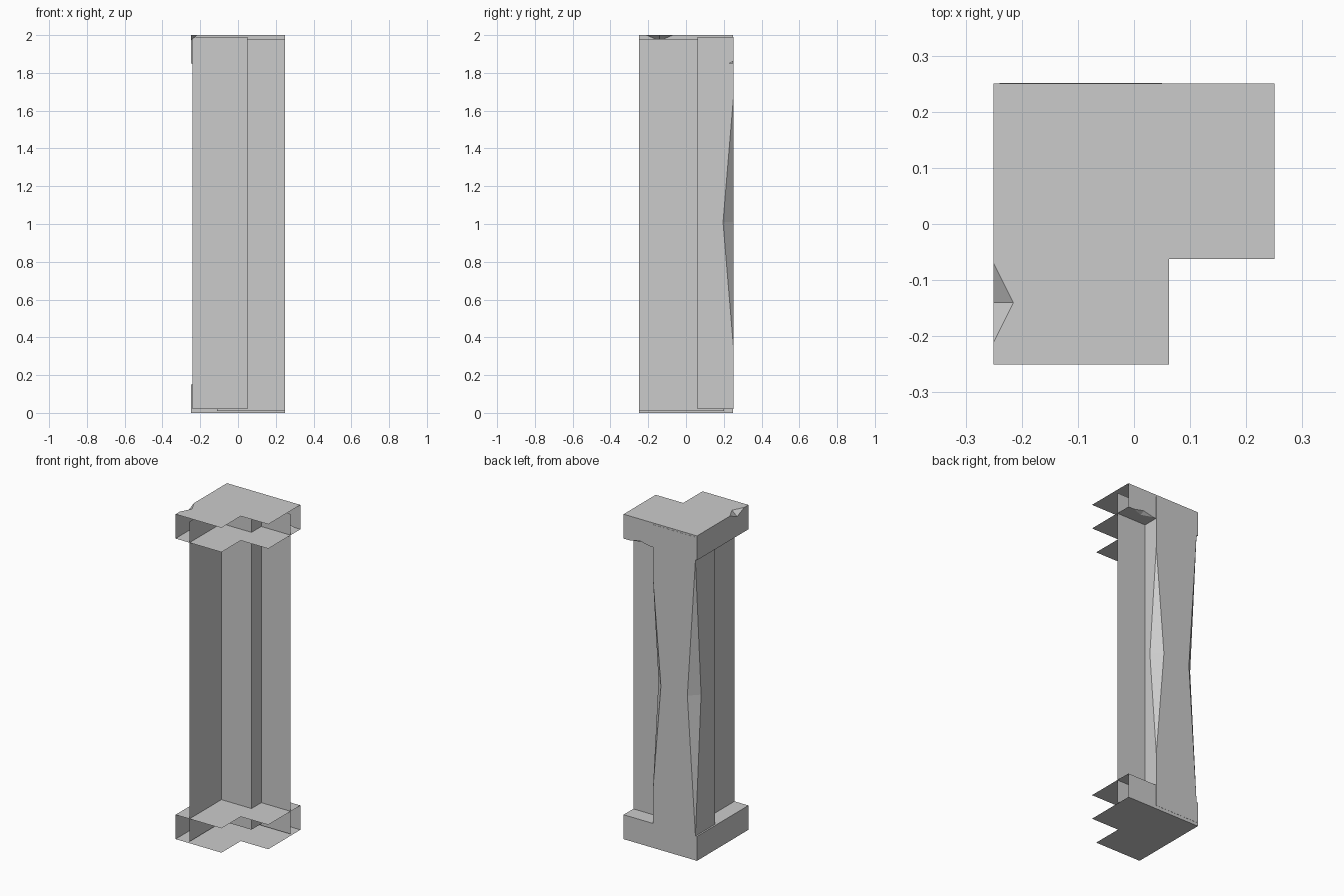
import bpy
import bmesh

default = bpy.data.objects.get("Cube")
if default:
    bpy.data.objects.remove(default)

stone = bpy.data.materials.new("grey stone")
stone.use_nodes = True
GREY = (0.6, 0.6, 0.6, 1)
stone.diffuse_color = GREY
stone.node_tree.nodes["Principled BSDF"].inputs["Base Color"].default_value = GREY


def build(name, faces):
    """Make one flat-shaded object from polygons, joining shared corners."""
    bm = bmesh.new()
    for points in faces:
        bm.faces.new([bm.verts.new(p) for p in points])
    bmesh.ops.remove_doubles(bm, verts=bm.verts, dist=0.0005)
    bmesh.ops.recalc_face_normals(bm, faces=bm.faces)
    mesh = bpy.data.meshes.new(name)
    bm.to_mesh(mesh)
    bm.free()
    mesh.materials.append(stone)
    obj = bpy.data.objects.new(name, mesh)
    bpy.context.collection.objects.link(obj)
    return obj


# Shared sizes
H = 0.25            # half width
N = 0.0625          # inner corner of the L shape
CAP = 0.15          # height of base and capital
TOP = 2.0


def l_plate(z, left_chip=(), back_chip=()):
    """L-shaped slab face; chip points go into its left and back edges."""
    pts = [(-H, H), *left_chip, (-H, -H), (N, -H), (N, -N), (H, -N), (H, H), *back_chip]
    return [(x, y, z) for x, y in pts]


def side_wall(z0, z1, chip=()):
    return [(-H, H, z0), (-H, -H, z0), (-H, -H, z1), *chip, (-H, H, z1)]


def back_wall(z0, z1, chip=()):
    return [(H, H, z1), (H, H, z0), *chip, (-H, H, z0), (-H, H, z1)]


# Base: two plates joined by the outer walls
build("base", [l_plate(0), l_plate(CAP), side_wall(0, CAP), back_wall(0, CAP)])

# Capital: the same, with a chipped top edge and a chipped lower edge
W, D = 0.07, 0.035
low = TOP - CAP
cy, cx = -0.14, 0.14
a, b, tip, deep = (-H, cy + W), (-H, cy - W), (D - H, cy), (-H, cy, TOP - 0.03)
c, d, tip2, deep2 = (cx + W, H), (cx - W, H), (cx, H - 0.025), (cx, H, low + 0.015)


def at(p, z):
    return (p[0], p[1], z)


build("capital", [
    l_plate(TOP, left_chip=(a, tip, b)),
    l_plate(low, back_chip=(c, tip2, d)),
    side_wall(low, TOP, (at(b, TOP), deep, at(a, TOP))),
    back_wall(low, TOP, (at(c, low), deep2, at(d, low))),
    [at(a, TOP), at(tip, TOP), deep],
    [at(b, TOP), at(tip, TOP), deep],
    [at(c, low), at(tip2, low), deep2],
    [at(d, low), at(tip2, low), deep2],
])

# Corner pillar with two worn edges at the back
X0, X1, Y0, Y1 = -0.24, 0.05, 0.06, 0.251
Z0, Z1 = 0.02, 1.99
BITE = 0.055


def worn_edge(x, z_low, z_high, inward):
    """Lower end, bite on back, bite on side, upper end of one worn edge."""
    mid = (z_low + z_high) / 2
    return ((x, Y1, z_low), (x + inward * BITE, Y1, mid),
            (x, Y1 - BITE, mid), (x, Y1, z_high))


faces, back = [], []
for x, z_low, z_high, inward in ((X0, CAP, low, 1), (X1, 0.35, 1.67, -1)):
    lo, on_back, on_side, hi = worn_edge(x, z_low, z_high, inward)
    faces += [[lo, on_back, on_side], [hi, on_back, on_side]]
    faces.append([(x, Y0, Z0), (x, Y1, Z0), lo, on_side, hi, (x, Y1, Z1), (x, Y0, Z1)])
    edge = [(x, Y1, Z0), lo, on_back, hi, (x, Y1, Z1)]
    back += edge if inward > 0 else edge[::-1]
faces.append(back)
faces.append([(X0, Y0, Z0), (X1, Y0, Z0), (X1, Y0, Z1), (X0, Y0, Z1)])
for z in (Z0, Z1):
    faces.append([(X0, Y0, z), (X1, Y0, z), (X1, Y1, z), (X0, Y1, z)])
build("corner_pillar", faces)

# Recessed wall panels running out from the pillar
R = 0.155
P0, P1 = 0.01, 1.98
build("back_panel", [[(-0.11, R, P0), (H, R, P0), (H, R, P1), (-0.11, R, P1)]])
build("side_panel", [[(-R, 0.2, P0), (-R, -H, P0), (-R, -H, P1), (-R, 0.2, P1)]])
